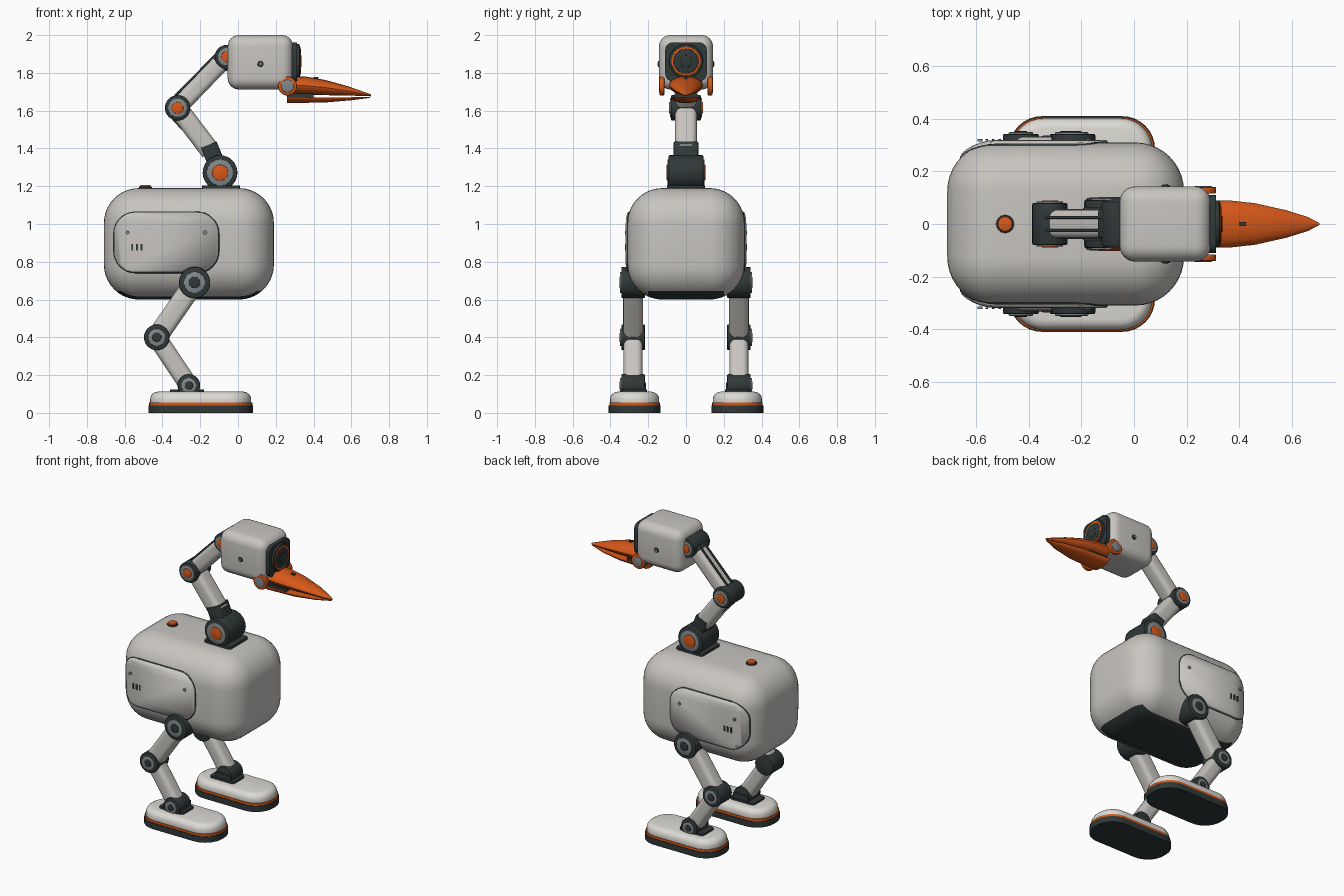
import bpy, bmesh
from math import atan2, cos, sin, pi, hypot, radians
from mathutils import Matrix

if "Cube" in bpy.data.objects:
    bpy.data.objects.remove(bpy.data.objects["Cube"], do_unlink=True)


def material(name, r, g, b):
    m = bpy.data.materials.new(name)
    m.use_nodes = True
    m.diffuse_color = (r, g, b, 1)
    m.node_tree.nodes["Principled BSDF"].inputs["Base Color"].default_value = (r, g, b, 1)
    return m


SHELL = material("shell grey", 0.58, 0.56, 0.53)
WHITE = material("foot white", 0.72, 0.70, 0.66)
DARK = material("dark rubber", 0.03, 0.04, 0.04)
ORANGE = material("orange", 0.68, 0.10, 0.01)
STEEL = material("steel grey", 0.22, 0.25, 0.26)


def finish(name, bm, *mats):
    bmesh.ops.recalc_face_normals(bm, faces=bm.faces)
    me = bpy.data.meshes.new(name)
    bm.to_mesh(me)
    bm.free()
    for m in mats:
        me.materials.append(m)
    ob = bpy.data.objects.new(name, me)
    bpy.context.collection.objects.link(ob)
    bpy.ops.object.select_all(action="DESELECT")
    ob.select_set(True)
    bpy.context.view_layer.objects.active = ob
    bpy.ops.object.shade_smooth_by_angle(angle=radians(35))
    return ob


def box_mesh(lo, hi, r, seg=4, axis=None):
    """Box between two corners; rounds all edges, or only those along one axis."""
    bm = bmesh.new()
    bmesh.ops.create_cube(bm, size=1)
    for v in bm.verts:
        v.co = [(a + b) / 2 + c * (b - a) for a, b, c in zip(lo, hi, v.co)]
    edges = [e for e in bm.edges if axis is None
             or abs(e.verts[0].co[axis] - e.verts[1].co[axis]) > 1e-5]
    if r:
        bmesh.ops.bevel(bm, geom=edges, offset=r, segments=seg, profile=0.5,
                        affect="EDGES", clamp_overlap=True)
    return bm


def box(name, lo, hi, mat, r=0.0, seg=4, axis=None):
    return finish(name, box_mesh(lo, hi, r, seg, axis), mat)


def disc(name, center, r, depth, mat, axis="Y", bevel=0.006):
    """Cylinder along an axis with softened rims."""
    bm = bmesh.new()
    bmesh.ops.create_cone(bm, cap_ends=True, segments=32, radius1=r, radius2=r, depth=depth)
    if bevel:
        rims = [e for e in bm.edges if abs(e.verts[0].co.z - e.verts[1].co.z) < 1e-5]
        bmesh.ops.bevel(bm, geom=rims, offset=min(bevel, depth / 3), segments=2,
                        profile=0.5, affect="EDGES")
    turn = {"X": Matrix.Rotation(pi / 2, 4, "Y"), "Y": Matrix.Rotation(pi / 2, 4, "X"),
            "Z": Matrix.Identity(4)}[axis]
    bm.transform(Matrix.Translation(center) @ turn)
    return finish(name, bm, mat)


def bar(name, p, q, y, width, depth, mat, r=0.03):
    """Rounded bar between two (x, z) points."""
    dx, dz = q[0] - p[0], q[1] - p[1]
    h = hypot(dx, dz) / 2
    bm = box_mesh((-width / 2, -depth / 2, -h), (width / 2, depth / 2, h), r, 4, 2)
    bm.transform(Matrix.Translation(((p[0] + q[0]) / 2, y, (p[1] + q[1]) / 2))
                 @ Matrix.Rotation(atan2(dx, dz), 4, "Y"))
    return finish(name, bm, mat)


def loft(name, stations, arc, mat):
    """Skin rounded sections (x, half width, z low, z high); arc is an angle range."""
    bm, rings, n = bmesh.new(), [], 16
    full = arc[1] - arc[0] > 6
    for x, w, z0, z1 in stations:
        h, c = ((z1 - z0) / 2, (z0 + z1) / 2) if full else (z1 - z0, z1)
        angles = [arc[0] + (arc[1] - arc[0]) * i / (n if full else n - 1) for i in range(n)]
        rings.append([bm.verts.new((x, w * cos(a), c + h * sin(a))) for a in angles])
    for a, b in zip(rings, rings[1:]):
        for i in range(n):
            j = (i + 1) % n
            bm.faces.new((a[i], a[j], b[j], b[i]))
    bm.faces.new(rings[0])
    bm.faces.new(rings[-1])
    return finish(name, bm, mat)


# Body with a dark belly
LO, HI = (-0.71, -0.31, 0.60), (0.19, 0.31, 1.19)
bm = box_mesh(LO, HI, 0.185, 10)
for co, no in (((0, 0, 0.645), (0, 0, 1)), ((0, 0.2, 0), (0, 1, 0)), ((0, -0.2, 0), (0, 1, 0))):
    bmesh.ops.bisect_plane(bm, geom=bm.verts[:] + bm.edges[:] + bm.faces[:],
                           plane_co=co, plane_no=no)
for f in bm.faces:
    c = f.calc_center_median()
    f.material_index = int(c.z < 0.645 and abs(c.y) < 0.2)
finish("body", bm, SHELL, DARK)


# Side panels that follow the body, with a dark seam around them
def panel(name, side, grow, out, mat):
    ob = finish(name, box_mesh([v - out for v in LO], [v + out for v in HI], 0.185 + out, 10), mat)
    y0, y1 = sorted((side * 0.1, side * 0.5))
    cutter = box("panel_cutter", (-0.655 - grow, y0, 0.745 - grow),
                 (-0.105 + grow, y1, 1.06 + grow), mat, 0.11 + grow, 8, 1)
    mod = ob.modifiers.new("trim", "BOOLEAN")
    mod.operation, mod.object, mod.solver = "INTERSECT", cutter, "EXACT"
    bpy.context.view_layer.objects.active = ob
    bpy.ops.object.modifier_apply(modifier=mod.name)
    bpy.data.objects.remove(cutter, do_unlink=True)


for s, side in ((1, "left"), (-1, "right")):
    panel(side + "_panel_seam", s, 0.006, 0.004, DARK)
    panel(side + "_panel", s, 0, 0.009, SHELL)
    for i in range(3):
        x = -0.56 + 0.025 * i
        box(side + "_vent", (x - 0.005, s * 0.32 - 0.003, 0.86),
            (x + 0.005, s * 0.32 + 0.003, 0.895), DARK)
    for x in (-0.585, -0.175):
        disc(side + "_panel_screw", (x, s * 0.318, 0.955), 0.01, 0.01, STEEL, bevel=0)

    # Legs: three joints joined by two bars
    hip, knee, ankle, y = (-0.23, 0.69), (-0.43, 0.40), (-0.26, 0.145), s * 0.28
    bar(side + "_thigh", hip, knee, y, 0.11, 0.105, SHELL)
    bar(side + "_shin", knee, ankle, y, 0.10, 0.10, SHELL)
    for name, (x, z), r in (("hip", hip, 0.083), ("knee", knee, 0.068), ("ankle", ankle, 0.06)):
        disc(f"{side}_{name}_joint", (x, y, z), r, 0.125, DARK)
        disc(f"{side}_{name}_ring", (x, s * 0.343, z), r * 0.68, 0.012, STEEL, bevel=0.003)
        disc(f"{side}_{name}_bolt", (x, s * 0.347, z), r * 0.36, 0.012, DARK, bevel=0.003)

    # Feet: sole, orange stripe and a rounded upper
    y = s * 0.272
    for name, z0, z1, inset, mat in (("sole", 0, 0.04, 0, DARK), ("stripe", 0.036, 0.056, 0.004, ORANGE)):
        box(f"{side}_foot_{name}", (-0.475 + inset, y - 0.138 + inset, z0),
            (0.08 - inset, y + 0.138 - inset, z1), mat, 0.125 - inset, 8, 2)
    bm = box_mesh((-0.465, y - 0.13, 0.053), (0.07, y + 0.13, 0.112), 0.12, 8, 2)
    rim = [e for e in bm.edges if min(v.co.z for v in e.verts) > 0.11]
    bmesh.ops.bevel(bm, geom=rim, offset=0.04, segments=4, profile=0.5, affect="EDGES")
    finish(side + "_foot_upper", bm, WHITE)
    box(side + "_ankle_base", (-0.36, y - 0.065, 0.10), (-0.18, y + 0.065, 0.125), DARK, 0.02, 3, 2)
    box(side + "_ankle_block", (-0.315, y - 0.06, 0.11), (-0.205, y + 0.06, 0.16), DARK)

# Back button
disc("button_rim", (-0.49, 0, 1.192), 0.034, 0.012, DARK, "Z", 0.003)
disc("button", (-0.49, 0, 1.198), 0.028, 0.018, ORANGE, "Z", 0.004)

# Neck
base, bend, nape = (-0.095, 1.272), (-0.32, 1.615), (-0.06, 1.885)
box("neck_base_plate", (-0.19, -0.1, 1.18), (0.01, 0.1, 1.205), DARK, 0.02, 3, 2)
bar("neck_collar", base, (-0.155, 1.42), 0, 0.09, 0.13, DARK, 0.015)
bar("lower_neck", (-0.145, 1.385), bend, 0, 0.105, 0.115, SHELL, 0.03)
bar("upper_neck", bend, nape, 0, 0.095, 0.11, SHELL, 0.03)
bar("upper_neck_clip", (-0.10, 1.845), nape, 0, 0.105, 0.12, DARK, 0.02)
for name, (x, z), r, half in (("base", base, 0.092, 0.092), ("bend", bend, 0.067, 0.08),
                              ("nape", nape, 0.063, 0.085)):
    disc(f"neck_{name}_joint", (x, 0, z), r, half * 2, DARK)
    for s in (1, -1):
        disc(f"neck_{name}_ring", (x, s * half, z), r * 0.76, 0.012, STEEL, bevel=0.003)
        disc(f"neck_{name}_cap", (x, s * (half + 0.003), z), r * 0.46, 0.014, ORANGE, bevel=0.003)
for y in (-0.025, 0.025):
    bar("upper_neck_cable", (-0.365, 1.645), (-0.11, 1.905), y, 0.012, 0.012, DARK, 0.004)
    bar("lower_neck_cable", (-0.375, 1.59), (-0.20, 1.40), y, 0.012, 0.012, DARK, 0.004)

# Head and round front lens
box("head", (-0.055, -0.143, 1.712), (0.292, 0.143, 2.0), SHELL, 0.06, 6)
box("face_plate", (0.27, -0.11, 1.755), (0.312, 0.11, 1.962), DARK, 0.04, 5, 0)
disc("lens_housing", (0.312, 0, 1.862), 0.09, 0.03, DARK, "X")
disc("lens_ring", (0.32, 0, 1.862), 0.078, 0.02, ORANGE, "X", 0.003)
disc("lens", (0.323, 0, 1.862), 0.066, 0.02, DARK, "X", 0.003)
disc("lens_pupil", (0.326, 0, 1.862), 0.032, 0.02, DARK, "X", 0.003)
for s, side in ((1, "left"), (-1, "right")):
    disc(side + "_eye_rim", (0.12, s * 0.143, 1.847), 0.016, 0.012, DARK, bevel=0.002)
    disc(side + "_eye", (0.12, s * 0.147, 1.847), 0.009, 0.01, STEEL, bevel=0.002)
    disc(side + "_beak_hinge", (0.262, s * 0.128, 1.73), 0.05, 0.026, ORANGE)
    disc(side + "_beak_hinge_cap", (0.262, s * 0.138, 1.73), 0.034, 0.012, STEEL, bevel=0.003)

# Beak
loft("upper_beak", [(0.26, 0.09, 1.69, 1.785), (0.36, 0.09, 1.684, 1.78),
                    (0.46, 0.079, 1.682, 1.763), (0.58, 0.052, 1.68, 1.73),
                    (0.66, 0.027, 1.678, 1.702), (0.705, 0.004, 1.676, 1.686)],
     (0, 2 * pi), ORANGE)
loft("lower_beak", [(0.26, 0.078, 1.64, 1.672), (0.46, 0.068, 1.643, 1.67),
                    (0.6, 0.042, 1.655, 1.671), (0.70, 0.004, 1.668, 1.673)],
     (pi, 2 * pi), ORANGE)
box("beak_gap", (0.26, -0.06, 1.665), (0.40, 0.06, 1.69), DARK)
box("nostril", (0.40, -0.008, 1.765), (0.425, 0.008, 1.778), DARK)
